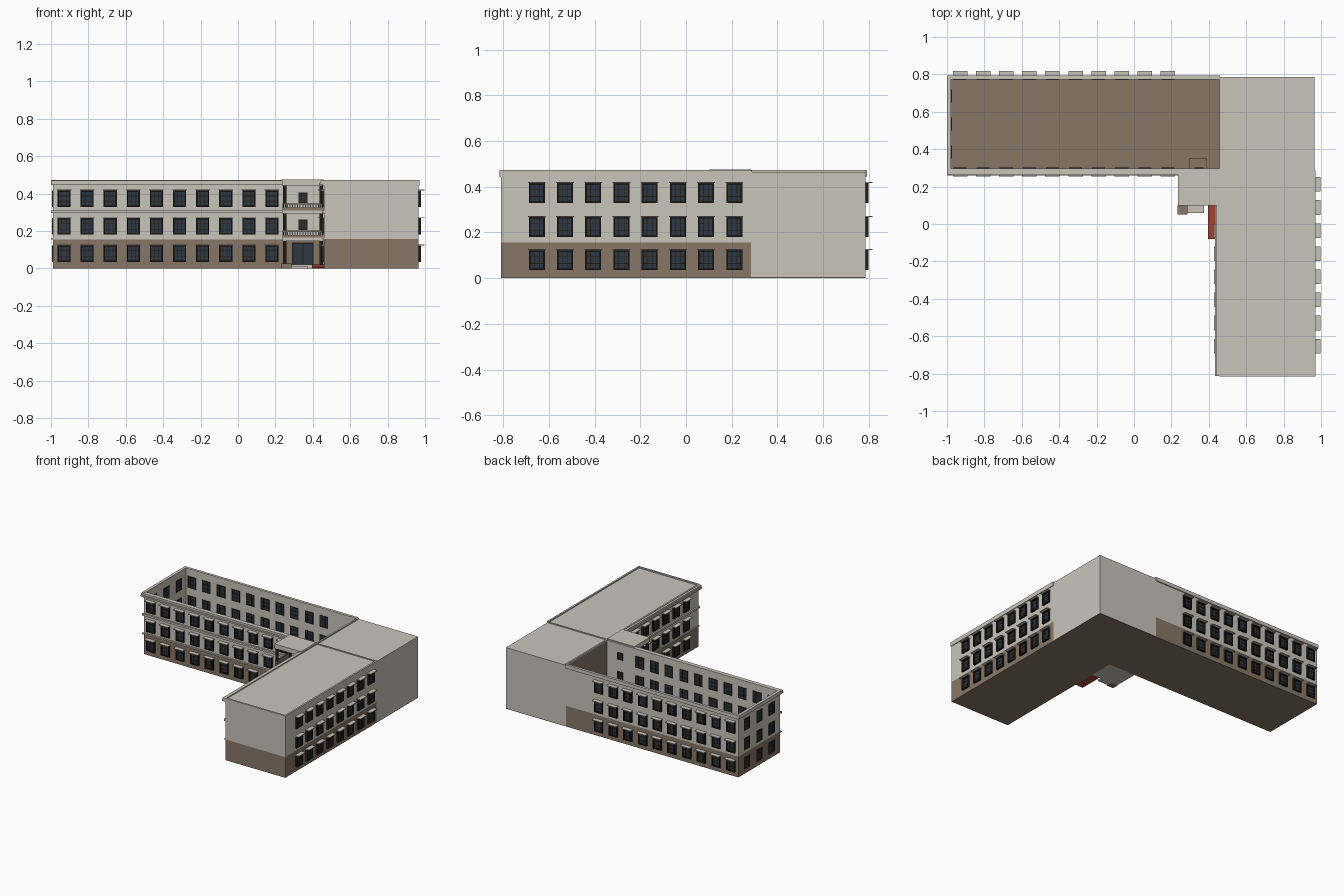
import bpy, bmesh
from mathutils import Matrix, Vector

cube = bpy.data.objects.get("Cube")
if cube:
    bpy.data.objects.remove(cube, do_unlink=True)


def material(name, rgb):
    m = bpy.data.materials.new(name)
    m.use_nodes = True
    m.diffuse_color = (*rgb, 1)
    m.node_tree.nodes["Principled BSDF"].inputs["Base Color"].default_value = (*rgb, 1)
    return m


PLASTER = material("pale plaster", (0.577, 0.558, 0.497))
BROWN = material("brown render", (0.242, 0.184, 0.133))
GLASS = material("dark glass", (0.026, 0.039, 0.054))
FRAME = material("dark frame", (0.017, 0.013, 0.010))
RED = material("red ramp", (0.40, 0.061, 0.032))


def add_box(bm, lo, hi):
    a, b = Vector(lo), Vector(hi)
    size = Vector(abs(d) for d in b - a)
    bmesh.ops.create_cube(bm, size=1, matrix=Matrix.Translation((a + b) / 2) @ Matrix.Diagonal((*size, 1)))


def finish(name, bm, mat):
    mesh = bpy.data.meshes.new(name)
    bm.to_mesh(mesh)
    bm.free()
    mesh.materials.append(mat)
    ob = bpy.data.objects.new(name, mesh)
    bpy.context.collection.objects.link(ob)
    return ob


def boxes(name, mat, *pairs):
    bm = bmesh.new()
    for lo, hi in pairs:
        add_box(bm, lo, hi)
    return finish(name, bm, mat)


W, E, MID = -0.99, 0.965, 0.46        # west end, east end, inner corner
S, N, FRONT = -0.81, 0.785, 0.285     # south end, north wall, court wall
TOP, BASE, T = 0.465, 0.157, 0.012    # roof height, base height, wall thickness
ROWS = (0.035, 0.18, 0.328)           # window sill heights

# Floor plates
boxes("floor_plate", BROWN, ((W, FRONT, 0), (MID, N, 0.008)))
boxes("east_floor_plate", BROWN, ((MID, S, 0), (E, N, 0.004)))

# Roofless west wing: thin walls, brown base below pale upper storeys
for label, mat, z0, z1 in (("base", BROWN, 0.0, BASE), ("upper", PLASTER, BASE, TOP)):
    boxes("west_wing_" + label + "_walls", mat,
          ((W, FRONT, z0), (MID, FRONT + T, z1)),
          ((W, N - T, z0), (MID, N, z1)),
          ((W, FRONT + T, z0), (W + T, N - T, z1)))
    boxes("east_wing_" + label, mat, ((MID, S, max(z0, 0.004)), (E, FRONT, z1)))

# Plain corner block with a brown inner party wall
boxes("corner_block", PLASTER, ((MID, FRONT, 0.004), (E, N, TOP)))
boxes("party_wall", BROWN, ((MID - 0.004, FRONT + T, 0.008), (MID, N - T, TOP - 0.002)))

# Cornices, parapet rims and string courses
boxes("court_cornice", PLASTER,
      ((-1, FRONT - 0.027, 0.445), (MID, FRONT, 0.456)),
      ((-1, FRONT - 0.02, 0.456), (MID, FRONT + T, 0.47)),
      ((MID - 0.026, S - 0.003, 0.445), (MID, FRONT, 0.456)),
      ((MID - 0.02, S - 0.003, 0.456), (MID, FRONT, 0.47)))
boxes("parapet_rim", PLASTER,
      ((W - 0.01, FRONT, 0.445), (W + T, N + 0.008, 0.472)),
      ((W, N - T, 0.445), (MID, N + 0.008, 0.472)),
      ((MID - 0.004, S - 0.006, 0.442), (E + 0.005, S + 0.008, 0.473)),
      ((E - 0.008, S, 0.442), (E + 0.005, FRONT, 0.473)),
      ((MID - 0.004, S, 0.442), (MID + 0.008, N, 0.473)),
      ((MID, FRONT - 0.005, 0.46), (E, FRONT + 0.004, 0.471)))
boxes("string_course", PLASTER,
      ((-1, FRONT - 0.012, 0.296), (MID, FRONT, 0.31)),
      ((-1, FRONT - 0.008, BASE - 0.004), (MID, FRONT, BASE + 0.006)),
      ((MID - 0.012, S, 0.296), (MID, FRONT, 0.31)),
      ((MID - 0.008, S, BASE - 0.004), (MID, FRONT, BASE + 0.006)))


def facade(name, wall, along_x, outward, columns, hooded=True, w=0.07, h=0.088, rows=ROWS):
    """Window grid on one wall; wall is the fixed coordinate of its outer face."""
    glass, frame, hood = bmesh.new(), bmesh.new(), bmesh.new()
    proud = 0.013 if hooded else 0.004

    def put(bm, u0, u1, n0, n1, z0, z1):
        p, q = wall + outward * n0, wall + outward * n1
        if along_x:
            add_box(bm, (u0, p, z0), (u1, q, z1))
        else:
            add_box(bm, (p, u0, z0), (q, u1, z1))

    inner, bar, thin = -T - 0.004, 0.007, 0.003
    for u in columns:
        l, r = u - w / 2, u + w / 2
        for z in rows:
            put(glass, l, r, -T - 0.002, 0.002, z, z + h)
            put(frame, l, l + bar, inner, proud, z, z + h)
            put(frame, r - bar, r, inner, proud, z, z + h)
            put(frame, l, r, inner, proud, z, z + bar)
            put(frame, l, r, inner, proud, z + h - bar, z + h)
            for k in (1, 2):
                uk, zk = l + w * k / 3, z + h * k / 3
                put(frame, uk - thin / 2, uk + thin / 2, inner, 0.004, z, z + h)
                put(frame, l, r, inner, 0.004, zk - thin / 2, zk + thin / 2)
            if hooded:
                put(hood, l - 0.004, r + 0.004, 0, 0.032, z + h, z + h + 0.005)
    finish(name + "_glass", glass, GLASS)
    finish(name + "_frames", frame, FRAME)
    if hooded:
        finish(name + "_hoods", hood, PLASTER)
    else:
        hood.free()


PITCH = 0.1235
long_cols = [-0.93 + PITCH * i for i in range(10)]
side_cols = [-0.653 + PITCH * i for i in range(8)]
facade("court_windows", FRONT, True, -1, long_cols)
facade("back_windows", N, True, 1, long_cols)
facade("east_windows", E, False, 1, side_cols)
facade("inner_court_windows", MID, False, -1, side_cols[:6])
facade("west_end_windows", W, False, -1, (0.385, 0.535, 0.685), hooded=False)
facade("porch_windows", FRONT, True, -1, (0.347,), hooded=False, w=0.048, h=0.055, rows=(0.205, 0.35))

# Entrance door with a vestibule behind it
boxes("vestibule", BROWN, ((0.297, FRONT + T, 0.008), (0.39, 0.35, 0.135)))
boxes("door_glass", GLASS, ((0.297, FRONT - 0.004, 0.02), (0.397, FRONT, 0.13)))
boxes("door_frame", FRAME,
      ((0.29, FRONT - 0.008, 0.02), (0.297, FRONT, 0.137)),
      ((0.397, FRONT - 0.008, 0.02), (0.404, FRONT, 0.137)),
      ((0.29, FRONT - 0.008, 0.13), (0.404, FRONT, 0.137)),
      ((0.345, FRONT - 0.008, 0.02), (0.349, FRONT, 0.13)))

# Porch: canopy, balcony slabs, floor and steps
PX0, PX1, PY = 0.235, 0.46, 0.1
boxes("porch_canopy", PLASTER, ((PX0, PY, 0.442), (PX1, FRONT, 0.476)))
boxes("balcony_slabs", PLASTER, *(((PX0, PY, z), (PX1, FRONT, z + 0.018)) for z in (0.147, 0.292)))
boxes("porch_floor", PLASTER, ((PX0, PY, 0), (PX1, FRONT, 0.02)))
boxes("porch_step", PLASTER, ((0.285, 0.06, 0), (0.375, PY, 0.011)))
boxes("step_cheek", BROWN, ((0.232, 0.05, 0), (0.285, PY, 0.025)))

# Sloped red ramp along the east wing
bm = bmesh.new()
add_box(bm, (0.395, -0.08, 0), (MID, PY, 0.021))
for v in bm.verts:
    if v.co.y < 0 and v.co.z > 0.01:
        v.co.z = 0.004
finish("entrance_ramp", bm, RED)

# Porch columns
bm = bmesh.new()
for x, y in ((0.25, 0.112), (0.445, 0.112), (0.25, 0.27), (0.445, 0.27)):
    bmesh.ops.create_cone(bm, cap_ends=True, segments=12, radius1=0.009, radius2=0.009, depth=0.422,
                          matrix=Matrix.Translation((x, y, 0.231)))
finish("porch_columns", bm, FRAME)

# Balcony railings: low panel, balusters and handrail on two sides
rails, balusters = bmesh.new(), bmesh.new()
for z in (0.165, 0.31):
    for z0, z1 in ((z, z + 0.014), (z + 0.03, z + 0.036)):
        add_box(rails, (PX0 + 0.003, PY + 0.002, z0), (PX1, PY + 0.01, z1))
        add_box(rails, (PX0 + 0.003, PY + 0.01, z0), (PX0 + 0.011, FRONT, z1))
    for i in range(16):
        x = PX0 + 0.012 + i * 0.0138
        add_box(balusters, (x, PY + 0.003, z + 0.014), (x + 0.006, PY + 0.008, z + 0.03))
    for i in range(12):
        y = PY + 0.016 + i * 0.014
        add_box(balusters, (PX0 + 0.004, y, z + 0.014), (PX0 + 0.009, y + 0.006, z + 0.03))
finish("balcony_rails", rails, BROWN)
finish("balcony_balusters", balusters, PLASTER)
